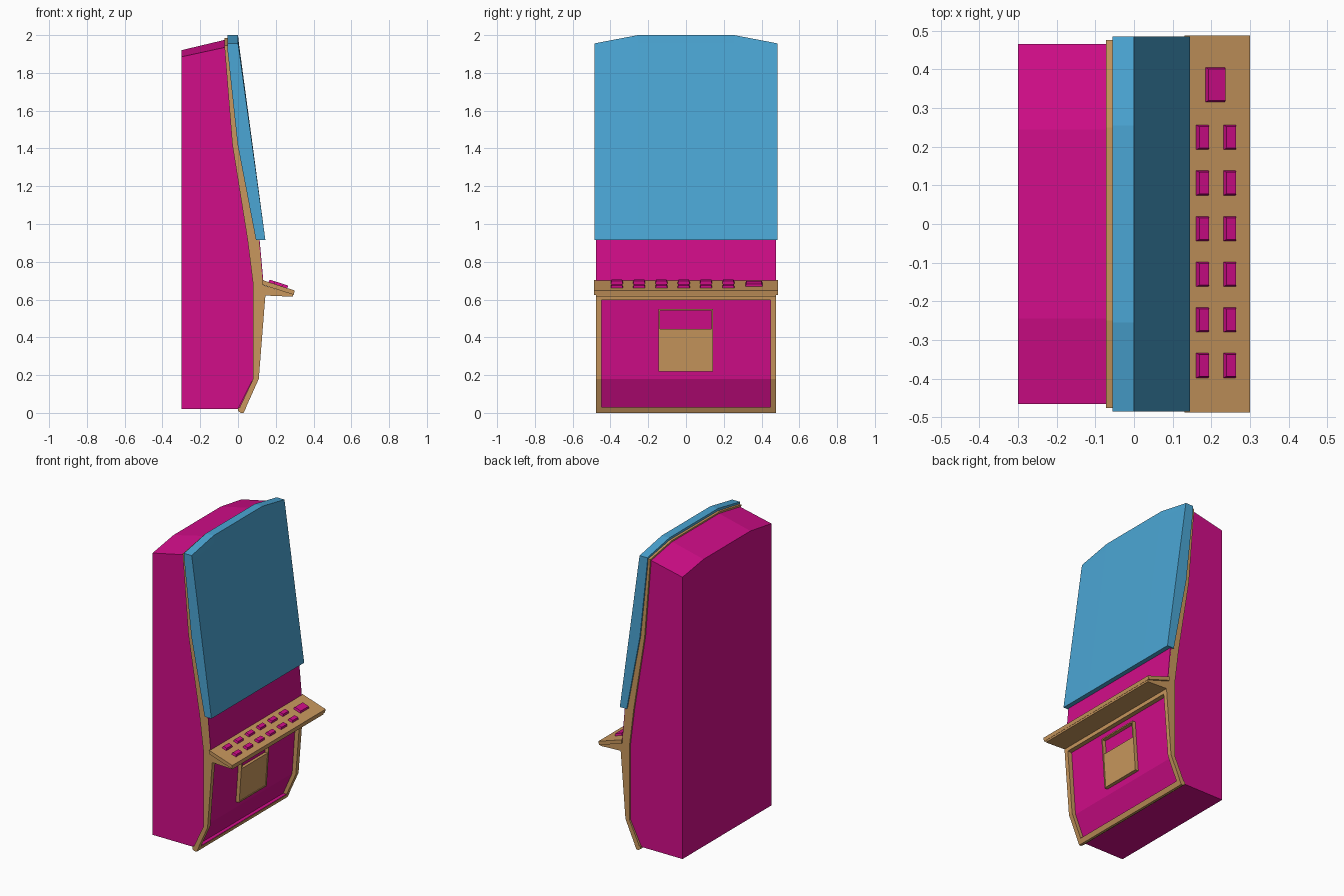
import bpy, bmesh, math
from mathutils import Matrix, Vector

if "Cube" in bpy.data.objects:
    bpy.data.objects.remove(bpy.data.objects["Cube"])


def material(name, rgb):
    m = bpy.data.materials.new(name)
    m.diffuse_color = (*rgb, 1)
    m.use_nodes = True
    m.node_tree.nodes["Principled BSDF"].inputs["Base Color"].default_value = m.diffuse_color
    return m


MAGENTA = material("magenta", (0.64, 0.004, 0.25))
TAN = material("tan", (0.58, 0.31, 0.11))
BLUE = material("blue", (0.07, 0.38, 0.66))


def finish(name, bm, mat):
    bmesh.ops.recalc_face_normals(bm, faces=bm.faces)
    me = bpy.data.meshes.new(name)
    bm.to_mesh(me)
    bm.free()
    me.materials.append(mat)
    ob = bpy.data.objects.new(name, me)
    bpy.context.collection.objects.link(ob)
    return ob


def prism(name, profile, ys, mat, drop=None):
    """Sweep an (x, z) profile through the y stations; 'drop' lowers points at the two ends."""
    drop = drop or {}
    bm = bmesh.new()
    rings = []
    for k, y in enumerate(ys):
        end = k in (0, len(ys) - 1)
        rings.append([bm.verts.new((x, y, z - (drop.get(i, 0) if end else 0)))
                      for i, (x, z) in enumerate(profile)])
    n = len(profile)
    for a, b in zip(rings, rings[1:]):
        for i in range(n):
            bm.faces.new((a[i], a[(i + 1) % n], b[(i + 1) % n], b[i]))
    bm.faces.new(rings[0])
    bm.faces.new(rings[-1])
    return finish(name, bm, mat)


# Cabinet body with clipped upper corners
prism("cabinet_body",
      [(-0.30, 0.02), (0.0, 0.02), (0.08, 0.18), (0.08, 0.68), (0.05, 0.92),
       (-0.03, 1.42), (-0.07, 1.975), (-0.30, 1.92)],
      [-0.465, -0.245, 0.245, 0.465], MAGENTA, {6: 0.04, 7: 0.035})

# Upper front frame running behind the display
prism("upper_frame",
      [(0.08, 0.597), (0.143, 0.597), (0.145, 0.62), (0.13, 0.70), (0.11, 0.92),
       (0.095, 0.93), (-0.002, 1.42), (-0.054, 1.985), (-0.072, 1.985),
       (-0.03, 1.42), (0.05, 0.92), (0.08, 0.68)],
      [-0.476, -0.25, 0.25, 0.476], TAN, {7: 0.04, 8: 0.04})

# Lower frame: two side rails and a bottom rail
side = [(0.0, 0.01), (0.03, 0.002), (0.11, 0.18), (0.143, 0.597), (0.08, 0.597), (0.08, 0.18)]
for s, label in ((-1, "front"), (1, "back")):
    prism("side_rail_" + label, side, [s * 0.447, s * 0.476], TAN)
prism("bottom_rail", [(0.0, 0.01), (0.015, 0.0), (0.03, 0.0), (0.043, 0.028), (0.0, 0.028)],
      [-0.476, 0.476], TAN)

# Recessed lower panel with its ledge, and the upper panel above the shelf
prism("lower_panel",
      [(0.0, 0.024), (0.040, 0.024), (0.042, 0.032), (0.018, 0.032), (0.083, 0.18),
       (0.113, 0.597), (0.075, 0.597), (0.07, 0.18)], [-0.447, 0.447], MAGENTA)
prism("upper_panel", [(0.126, 0.70), (0.134, 0.70), (0.114, 0.92), (0.106, 0.92)],
      [-0.476, 0.476], MAGENTA)

# Display cover
prism("display_cover",
      [(0.095, 0.915), (0.145, 0.915), (0.005, 1.955), (0.0, 2.0), (-0.056, 2.0),
       (-0.056, 1.955), (-0.002, 1.42)],
      [-0.485, -0.255, 0.255, 0.485], BLUE, {3: 0.044, 4: 0.044, 2: 0.03, 5: 0.03})

# Control shelf and the wedge below it
prism("shelf_top", [(0.13, 0.703), (0.30, 0.648), (0.295, 0.625), (0.13, 0.678)],
      [-0.488, 0.488], TAN)
prism("shelf_support", [(0.12, 0.68), (0.293, 0.627), (0.291, 0.615), (0.13, 0.622)],
      [-0.476, 0.476], TAN)

# Tapered buttons lying on the shelf slope
TILT = math.atan2(0.055, 0.17)


def button(name, x, y, w, d, h=0.014):
    z = 0.703 - (x - 0.13) * math.tan(TILT)
    bm = bmesh.new()
    bmesh.ops.create_cube(bm, size=1)
    for v in bm.verts:
        inset = 0.005 if v.co.z > 0 else 0
        v.co = Vector((math.copysign(w / 2 - inset, v.co.x),
                       math.copysign(d / 2 - inset, v.co.y),
                       h if v.co.z > 0 else -0.004))
    bm.transform(Matrix.Translation((x, y, z)) @ Matrix.Rotation(TILT, 4, 'Y'))
    finish(name, bm, MAGENTA)


for row in range(6):
    for col, x in enumerate((0.177, 0.247)):
        button(f"button_{row}_{col}", x, -0.366 + 0.118 * row, 0.036, 0.066)
button("large_button", 0.21, 0.36, 0.056, 0.092)


# Coin door: plate plus frame bars, following the panel slope
def door_part(name, z0, z1, y0, y1, depth):
    def face(z):
        return 0.083 + (z - 0.18) * 0.0719
    prism(name, [(face(z0) - 0.01, z0), (face(z0) + depth, z0),
                 (face(z1) + depth, z1), (face(z1) - 0.01, z1)], [y0, y1], TAN)


door_part("door_plate", 0.228, 0.445, -0.137, 0.135, 0.020)
door_part("door_bar_bottom", 0.22, 0.228, -0.145, 0.143, 0.024)
door_part("door_bar_top", 0.542, 0.55, -0.145, 0.143, 0.024)
door_part("door_bar_front", 0.228, 0.542, -0.145, -0.137, 0.024)
door_part("door_bar_back", 0.228, 0.542, 0.135, 0.143, 0.024)
